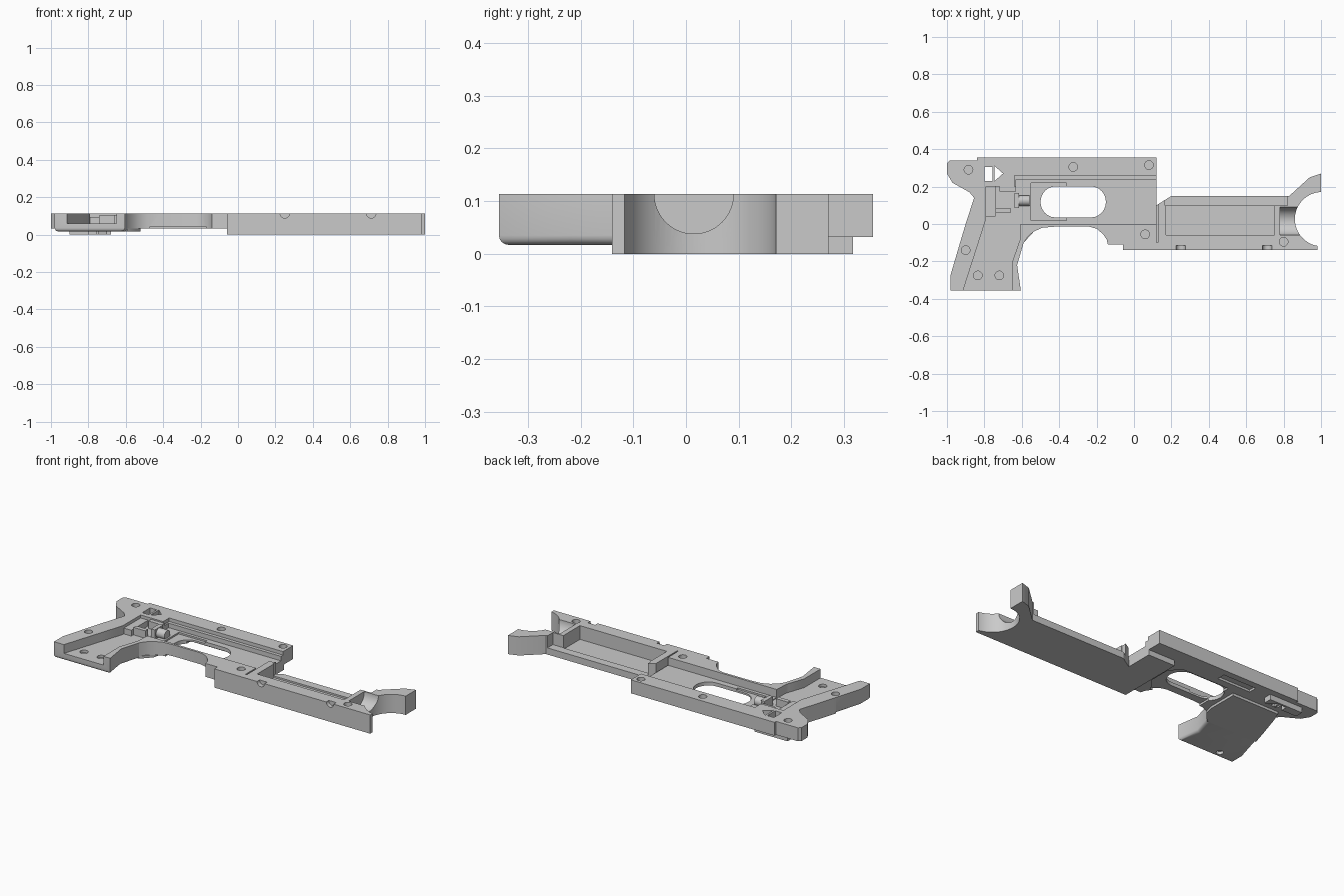
import bpy, bmesh, math
from mathutils import Matrix

cube = bpy.data.objects.get("Cube")
if cube:
    bpy.data.objects.remove(cube)

TOP = 0.113

grey = bpy.data.materials.new("matte_grey")
grey.use_nodes = True
grey.diffuse_color = (0.59, 0.59, 0.59, 1)
grey.node_tree.nodes["Principled BSDF"].inputs["Base Color"].default_value = (0.59, 0.59, 0.59, 1)


def prism(name, outline, z0, z1, round_below=0, seam=None):
    """Extrude an outline; optionally round its lower edges except at the seam."""
    bm = bmesh.new()
    face = bm.faces.new([bm.verts.new((x, y, z0)) for x, y in outline])
    ext = bmesh.ops.extrude_face_region(bm, geom=[face])
    for v in ext["geom"]:
        if isinstance(v, bmesh.types.BMVert):
            v.co.z = z1
    if round_below:
        edges = [e for e in bm.edges if all(abs(v.co.z - z0) < 1e-5 for v in e.verts)
                 and not all(abs(v.co.y - seam) < 1e-5 for v in e.verts)]
        bmesh.ops.bevel(bm, geom=edges, offset=round_below, segments=4,
                        profile=0.5, affect='EDGES')
    bmesh.ops.recalc_face_normals(bm, faces=bm.faces)
    return finish(name, bm)


def finish(name, bm):
    mesh = bpy.data.meshes.new(name)
    bm.to_mesh(mesh)
    bm.free()
    mesh.materials.append(grey)
    obj = bpy.data.objects.new(name, mesh)
    bpy.context.collection.objects.link(obj)
    return obj


def box(name, x0, x1, y0, y1, z0, z1):
    return prism(name, [(x0, y0), (x1, y0), (x1, y1), (x0, y1)], z0, z1)


def rod(name, centre, r, length, axis='Z', sides=40):
    bm = bmesh.new()
    turn = {'X': Matrix.Rotation(math.pi / 2, 4, 'Y'),
            'Y': Matrix.Rotation(math.pi / 2, 4, 'X'), 'Z': Matrix()}[axis]
    bmesh.ops.create_cone(bm, cap_ends=True, segments=sides, radius1=r, radius2=r,
                          depth=length, matrix=Matrix.Translation(centre) @ turn)
    return finish(name, bm)


def cut(part, cutters):
    for c in cutters:
        mod = part.modifiers.new("cut", 'BOOLEAN')
        mod.operation, mod.solver, mod.object = 'DIFFERENCE', 'EXACT', c
        bpy.context.view_layer.objects.active = part
        bpy.ops.object.modifier_apply(modifier=mod.name)


# Main bodies
rear_frame = prism("rear_frame", [
    (-.93, -.1), (-.59, -.1), (-.57, -.07), (-.535, -.04), (-.49, -.02), (-.42, -.014),
    (-.24, -.014), (-.2, -.025), (-.165, -.055), (-.145, -.085), (-.14, -.11), (-.06, -.11),
    (-.06, .265), (.12, .265), (.12, .355), (-.84, .355), (-.84, .34), (-.985, .34),
    (-1, .325), (-1, .27), (-.97, .22), (-.88, .17), (-.855, .14), (-.9, 0)], .032, TOP)
handle = prism("handle", [
    (-.98, -.355), (-.605, -.355), (-.625, -.22), (-.59, -.1), (-.93, -.1), (-.98, -.27)],
    .017, TOP, .018, -.1)
front_block = prism("front_block", [
    (-.06, -.14), (.98, -.14), (.98, -.1), (1, .1), (1, .27), (.94, .25), (.83, .15),
    (.2, .15), (.12, .1), (.12, .265), (-.06, .265)], 0, TOP)
handle_shoulder = prism("handle_shoulder", [
    (-.93, -.1), (-.59, -.1), (-.535, -.04), (-.52, .02), (-.52, .2), (-.83, .2),
    (-.855, .14), (-.9, 0)], .017, .032)
underside_pad = box("underside_pad", -.9, -.68, .268, .317, 0, .032)

# Shared recesses
handle_recess = prism("handle_recess", [
    (-.928, -.4), (-.65, -.4), (-.65, -.2), (-.61, -.085), (-.605, .01), (-.605, .2),
    (-.79, .2), (-.79, .03)], .06, .2)
channel = box("channel", -.63, .125, 0, .238, .065, .2)
channel_ledge = box("channel_ledge", -.64, .125, .1, .258, .092, .2)
window = box("window", -.8, -.757, .23, .305, -.1, .2)
arrow_window = prism("arrow_window", [(-.745, .23), (-.7, .27), (-.745, .31)], -.1, .2)

# Rounded opening through the centre
arc = [math.radians(a) for a in range(-90, 91, 15)]
opening = prism("opening", [(-.23 + .08 * math.cos(a), .118 + .083 * math.sin(a)) for a in arc] +
                [(-.42 - .08 * math.cos(a), .118 - .083 * math.sin(a)) for a in arc], -.1, .3)

# Pin holes, one per seat
holes = {
    rear_frame: [(-.885, .29), (-.325, .305), (.08, .315)],
    handle: [(-.9, -.14), (-.835, -.275), (-.72, -.275)],
    front_block: [(.06, -.055), (.8, -.095)],
    underside_pad: [],
}
cutters = {
    rear_frame: [
        handle_recess, channel, channel_ledge, opening, window, arrow_window,
        box("side_pocket", -.55, -.36, .02, .22, .055, .2),
        box("under_slot", -.58, -.36, .265, .315, -.1, .045),
        prism("under_scoop", [(-.47, -.05), (-.16, -.05), (-.1, .03), (-.1, .16),
                              (-.16, .22), (-.47, .22)], -.1, .044)],
    handle: [handle_recess, rod("under_hole", (-.855, -.31, .01), .02, .05)],
    underside_pad: [window, arrow_window],
    front_block: [
        channel, channel_ledge,
        box("end_slit", .12, .128, -.1, .12, .04, .2),
        box("long_pocket", .17, .75, -.06, .1, .03, .2),
        box("low_lip", .165, .82, .098, .3, .04, .2),
        rod("barrel_seat", (.88, .015, TOP), .075, .2, 'X', 64),
        rod("muzzle_scoop", (1.005, .026, .05), .145, .4, 'Z', 80),
        rod("edge_notch_rear", (.25, -.14, TOP), .025, .05, 'Y'),
        rod("edge_notch_front", (.712, -.14, TOP), .025, .05, 'Y')],
}
used = set()
for part, tools in cutters.items():
    tools += [rod("pin_hole", (x, y, .1), .023, .11, sides=32) for x, y in holes[part]]
    cut(part, tools)
    used.update(tools)
for tool in used:
    bpy.data.objects.remove(tool)

# Small internal blocks and ribs
parts = [rear_frame, handle, front_block, handle_shoulder, underside_pad,
         box("rear_rib", -.79, -.74, .04, .2, .05, .095),
         box("cross_rib", -.74, -.66, .06, .085, .05, .105),
         box("upper_rib", -.72, -.63, .175, .2, .05, .105),
         rod("stub", (-.6, .125, .082), .028, .08, 'X', 24),
         box("stub_collar", -.64, -.615, .085, .165, .055, TOP)]

bpy.ops.object.select_all(action='DESELECT')
for p in parts:
    p.select_set(True)
bpy.context.view_layer.objects.active = rear_frame
bpy.ops.object.shade_smooth_by_angle(angle=math.radians(30))
